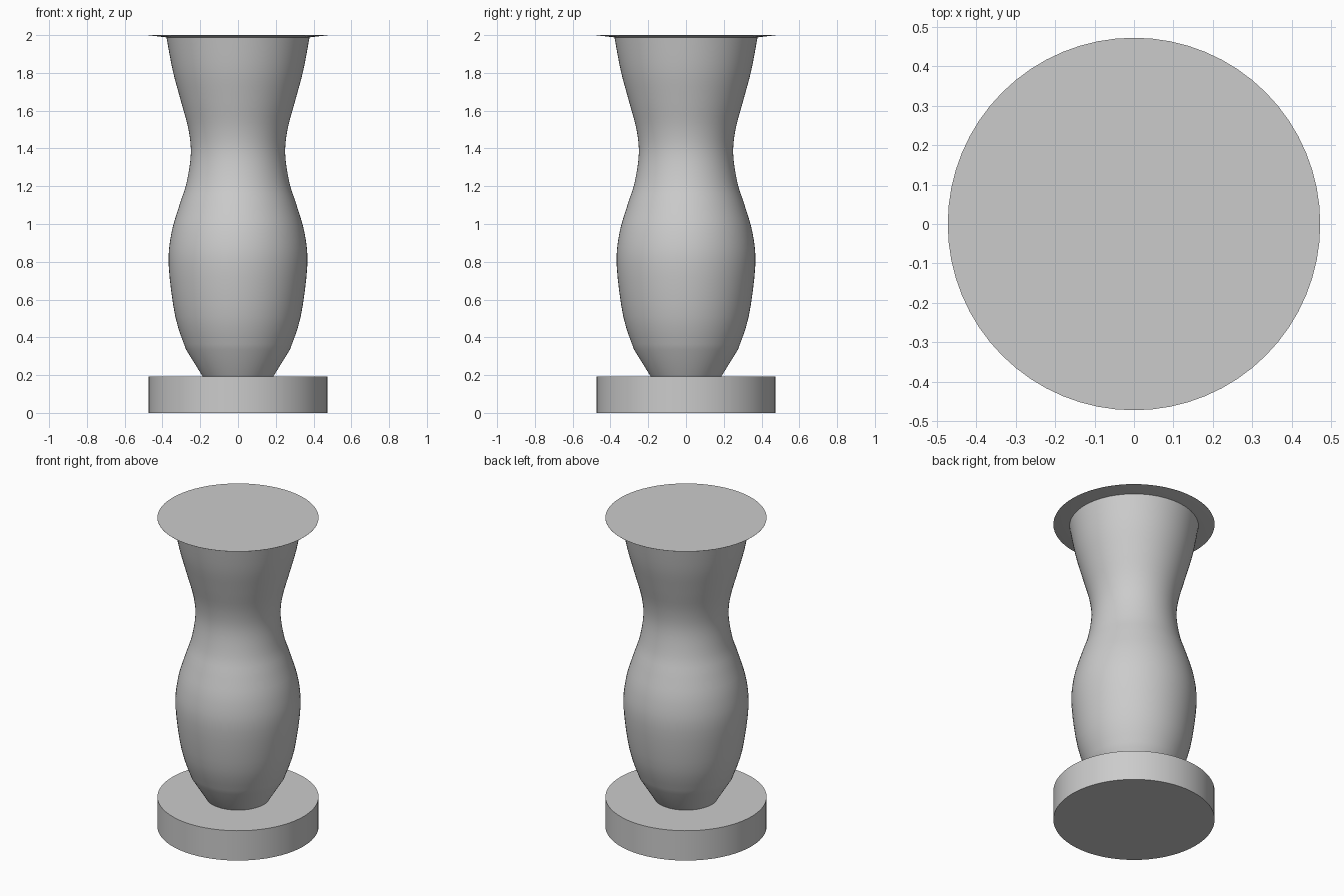
import bpy
import math

cube = bpy.data.objects.get("Cube")
if cube:
    bpy.data.objects.remove(cube, do_unlink=True)

grey = bpy.data.materials.new("plain grey")
grey.use_nodes = True
colour = (0.6, 0.6, 0.6, 1)
grey.diffuse_color = colour
grey.node_tree.nodes["Principled BSDF"].inputs["Base Color"].default_value = colour

SIDES = 64


def lathe(name, profile, angle):
    """Revolve (radius, height) points about z and cap both ends."""
    verts, faces = [], []
    for r, z in profile:
        for i in range(SIDES):
            a = math.tau * i / SIDES
            verts.append((r * math.cos(a), r * math.sin(a), z))
    for k in range(len(profile) - 1):
        for i in range(SIDES):
            j = (i + 1) % SIDES
            low, high = k * SIDES, (k + 1) * SIDES
            faces.append((low + i, low + j, high + j, high + i))
    faces.append(tuple(reversed(range(SIDES))))
    faces.append(tuple(range(len(verts) - SIDES, len(verts))))
    mesh = bpy.data.meshes.new(name)
    mesh.from_pydata(verts, [], faces)
    mesh.materials.append(grey)
    obj = bpy.data.objects.new(name, mesh)
    bpy.context.collection.objects.link(obj)
    bpy.ops.object.select_all(action="DESELECT")
    obj.select_set(True)
    bpy.context.view_layer.objects.active = obj
    bpy.ops.object.shade_smooth_by_angle(angle=math.radians(angle))
    return obj


def smooth_curve(points, steps=4):
    """Pass a Catmull-Rom curve through the profile points."""
    out = []
    padded = [points[0]] + points + [points[-1]]
    for a, b, c, d in zip(padded, padded[1:], padded[2:], padded[3:]):
        for s in range(steps):
            t = s / steps
            out.append(tuple(
                q + t / 2 * (r - p + t * (2 * p - 5 * q + 4 * r - s3
                                          + t * (3 * (q - r) + s3 - p)))
                for p, q, r, s3 in zip(a, b, c, d)))
    return out + [points[-1]]


# Round foot
lathe("base", [(0.473, 0), (0.473, 0.193)], 30)

# Waisted body with a straight taper at the bottom
body = [(0.275, 0.335), (0.332, 0.51), (0.367, 0.78), (0.353, 0.95),
        (0.31, 1.1), (0.272, 1.22), (0.25, 1.37), (0.262, 1.5),
        (0.302, 1.65), (0.345, 1.81), (0.379, 1.99)]
lathe("body", [(0.185, 0.19)] + smooth_curve(body), 40)

# Thin flared lid with a sharp rim
lathe("top_plate", [(0.379, 1.988), (0.473, 1.999), (0.473, 2.0)], 30)
